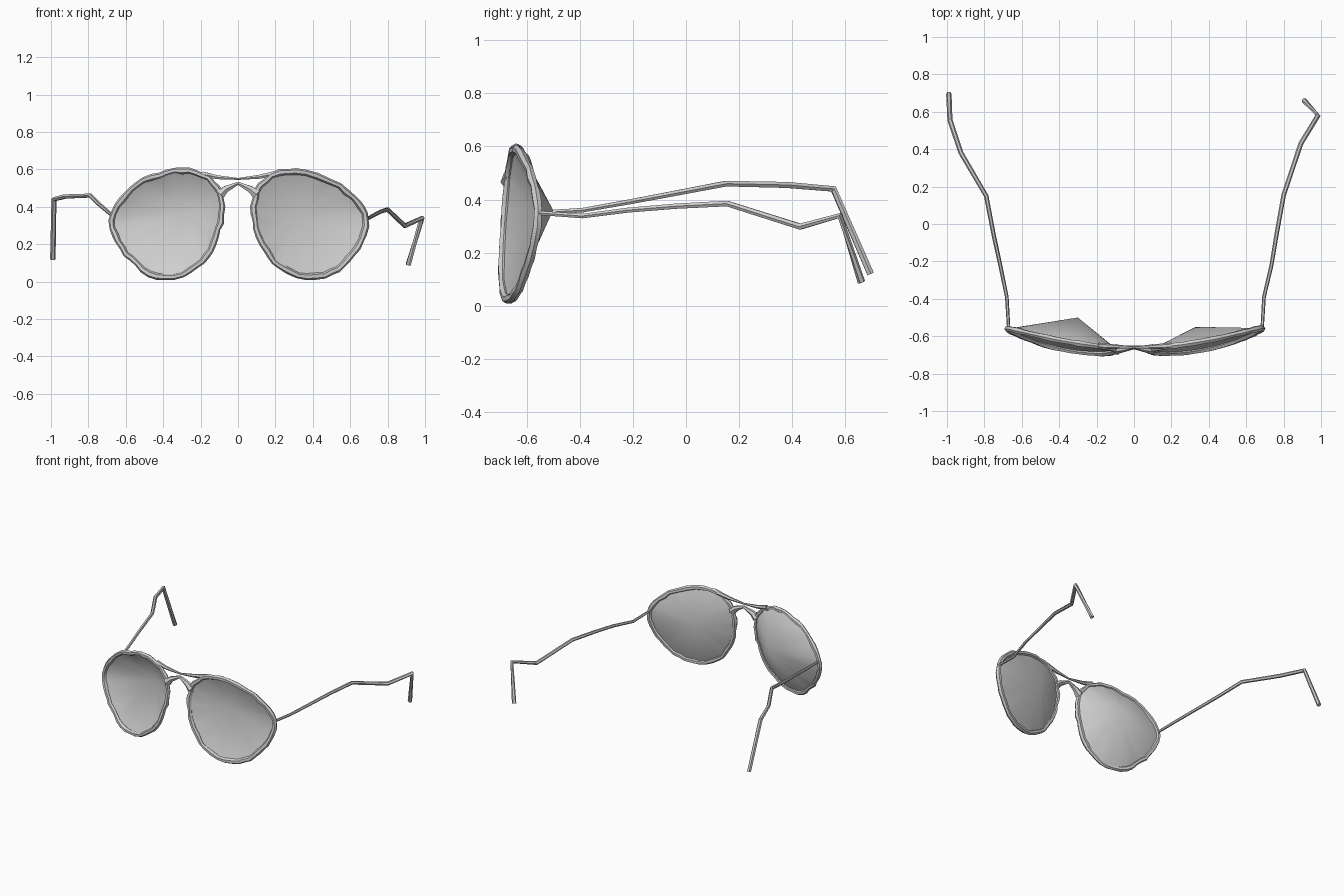
import bpy, bmesh, math, random
from mathutils import Vector

random.seed(4)
cube = bpy.data.objects.get("Cube")
if cube:
    bpy.data.objects.remove(cube, do_unlink=True)

grey = bpy.data.materials.new("light grey")
grey.use_nodes = True
grey.diffuse_color = (0.62, 0.62, 0.62, 1)
grey.node_tree.nodes["Principled BSDF"].inputs["Base Color"].default_value = grey.diffuse_color


def make_object(name, bm, angle):
    """Turn a bmesh into a shaded object in the scene."""
    bmesh.ops.recalc_face_normals(bm, faces=bm.faces)
    mesh = bpy.data.meshes.new(name)
    bm.to_mesh(mesh)
    bm.free()
    mesh.materials.append(grey)
    obj = bpy.data.objects.new(name, mesh)
    bpy.context.collection.objects.link(obj)
    bpy.ops.object.select_all(action="DESELECT")
    obj.select_set(True)
    bpy.context.view_layer.objects.active = obj
    bpy.ops.object.shade_smooth_by_angle(angle=math.radians(angle))
    return obj


def tube(name, path, radii, closed=False, sides=6):
    """Sweep a small polygon along a path with a radius at each point."""
    bm = bmesh.new()
    pts = [Vector(p) for p in path]
    count = len(pts)
    rings = []
    for i, p in enumerate(pts):
        before = pts[i - 1] if closed or i else p
        after = pts[(i + 1) % count] if closed or i < count - 1 else p
        tangent = ((p - before).normalized() + (after - p).normalized()).normalized()
        # The rims turn in the front plane; everything else uses z as its guide
        guide = Vector((0, 1, 0)) if closed else Vector((0, 0, 1))
        side = tangent.cross(guide).normalized()
        up = side.cross(tangent)
        ring = []
        for k in range(sides):
            a = math.tau * k / sides
            ring.append(bm.verts.new(p + radii[i] * (math.cos(a) * side + math.sin(a) * up)))
        rings.append(ring)
    for i in range(count if closed else count - 1):
        a, b = rings[i], rings[(i + 1) % count]
        for k in range(sides):
            n = (k + 1) % sides
            bm.faces.new((a[k], a[n], b[n], b[k]))
    if not closed:
        bm.faces.new(rings[0])
        bm.faces.new(rings[-1])
    return make_object(name, bm, 40)


def wrap(x, z):
    """Depth of the curved, tilted front of the frame."""
    return -0.71 + 0.27 * x * x + 0.08 * z


def smooth_loop(points, steps):
    """Closed Catmull-Rom resampling of an outline."""
    pts = [Vector(p) for p in points]
    n = len(pts)
    result = []
    for i in range(n):
        a, b, c, d = (pts[(i + k) % n] for k in (-1, 0, 1, 2))
        for s in range(steps):
            t = s / steps
            result.append(0.5 * (2 * b + (c - a) * t + (2 * a - 5 * b + 4 * c - d) * t * t
                                 + (3 * b - a - 3 * c + d) * t ** 3))
    return result


# Lens outlines in the front plane
outlines = {
    "right": [(-.675, .33), (-.62, .44), (-.54, .52), (-.42, .57), (-.3, .595), (-.19, .57),
              (-.115, .5), (-.085, .4), (-.105, .28), (-.15, .17), (-.22, .085),
              (-.34, .027), (-.47, .04), (-.57, .12), (-.64, .21)],
    "left": [(.685, .33), (.64, .42), (.54, .51), (.36, .58), (.22, .58), (.12, .51),
             (.085, .4), (.1, .28), (.155, .16), (.225, .08), (.37, .025), (.5, .05),
             (.59, .12), (.66, .22)],
}
lens_centres = {"right": (-.3, -.5, .36), "left": (.33, -.55, .35)}

# Temple arms run back from the hinge and end in a bent ear hook
temples = {
    "right": [(-.67, -.56, .35), (-.68, -.39, .36), (-.715, -.22, .39), (-.75, -.06, .42),
              (-.79, .15, .46), (-.925, .38, .455), (-.984, .555, .44), (-.99, .695, .12)],
    "left": [(.685, -.56, .35), (.695, -.39, .338), (.735, -.22, .36), (.765, -.04, .375),
             (.8, .155, .385), (.892, .43, .298), (.984, .58, .34), (.91, .66, .09)],
}

for which in ("right", "left"):
    # Uneven wire rim
    edge = []
    for p in smooth_loop(outlines[which], 3):
        x, z = (c + random.uniform(-.004, .004) for c in p)
        edge.append(Vector((x, wrap(x, z), z)))
    tube(which + "_rim", edge, [random.uniform(.014, .019) for _ in edge], closed=True)

    # Lens as a shallow fan dished towards the back
    bm = bmesh.new()
    centre = bm.verts.new(lens_centres[which])
    border = [bm.verts.new(p) for p in edge]
    for i, v in enumerate(border):
        bm.faces.new((centre, border[i - 1], v))
    make_object(which + "_lens", bm, 60)

    arm = temples[which]
    tube(which + "_temple", arm, [.009 + .0008 * i for i in range(len(arm))])

# Upper brow bar, thin in the middle
tube("brow_bar", [(-.19, -.65, .575), (-.11, -.655, .558), (0, -.66, .549),
                  (.11, -.655, .56), (.2, -.65, .578)], [.016, .012, .006, .012, .016])

# Arched nose bridge, flaring where it meets the rims
tube("nose_bridge", [(-.095, -.67, .465), (-.065, -.668, .495), (0, -.66, .525),
                     (.065, -.668, .495), (.1, -.67, .465)], [.028, .02, .01, .02, .028])
